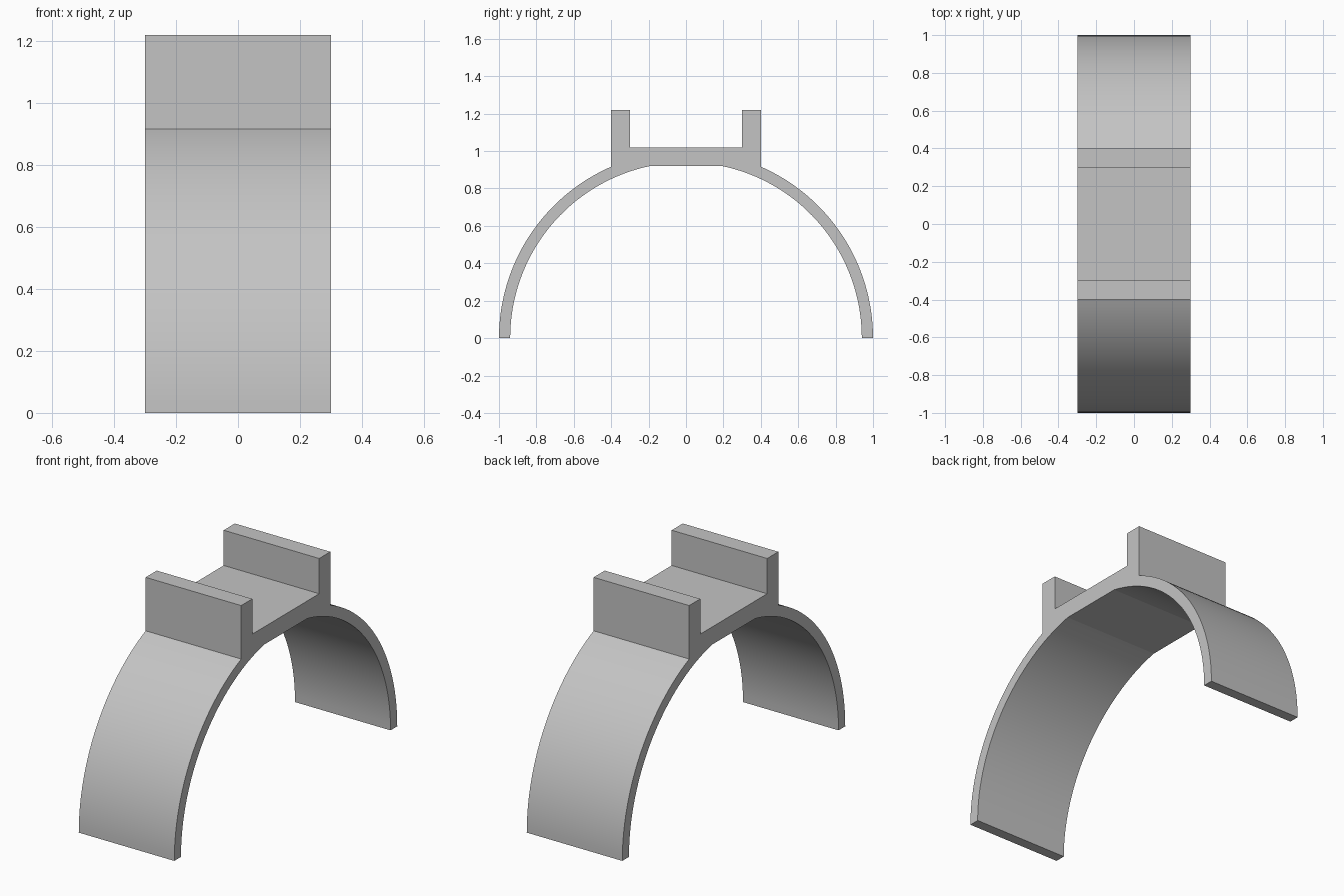
import bpy, bmesh, math

cube = bpy.data.objects.get("Cube")
if cube:
    bpy.data.objects.remove(cube, do_unlink=True)

HALF_WIDTH = 0.3
OUTER, INNER = 1.0, 0.94
FLAT_Z = 0.92        # underside of the platform
FLOOR_Z = 1.02       # platform floor
TOP_Z = 1.22         # top of the lips
LIP_OUT, LIP_IN = 0.4, 0.3
STEPS = 32


def arc(radius, start, end):
    """Points (y, z) on a circle around the origin."""
    angles = [start + (end - start) * i / STEPS for i in range(STEPS + 1)]
    return [(radius * math.cos(a), radius * math.sin(a)) for a in angles]


# Half of the side profile: outer arc up to the lip, lip, then the inner arc
outer = arc(OUTER, 0, math.acos(LIP_OUT / OUTER))
lip = [(LIP_OUT, TOP_Z), (LIP_IN, TOP_Z), (LIP_IN, FLOOR_Z)]
inner = arc(INNER, math.asin(FLAT_Z / INNER), 0)


def mirrored(points):
    return [(-y, z) for y, z in reversed(points)]


top_line = outer + lip
profile = top_line + mirrored(top_line) + mirrored(inner) + inner

# Extrude the profile across the width
bm = bmesh.new()
face = bm.faces.new([bm.verts.new((-HALF_WIDTH, y, z)) for y, z in profile])
result = bmesh.ops.extrude_face_region(bm, geom=[face], use_keep_orig=True)
moved = [g for g in result["geom"] if isinstance(g, bmesh.types.BMVert)]
bmesh.ops.translate(bm, verts=moved, vec=(2 * HALF_WIDTH, 0, 0))
bmesh.ops.recalc_face_normals(bm, faces=bm.faces)
mesh = bpy.data.meshes.new("arched_saddle_bracket")
bm.to_mesh(mesh)
bm.free()

bracket = bpy.data.objects.new("arched_saddle_bracket", mesh)
bpy.context.collection.objects.link(bracket)

# Plain grey
grey = bpy.data.materials.new("light_grey")
grey.use_nodes = True
colour = (0.55, 0.55, 0.55, 1)
grey.diffuse_color = colour
grey.node_tree.nodes["Principled BSDF"].inputs["Base Color"].default_value = colour
mesh.materials.append(grey)

# Smooth arcs, sharp corners
bpy.ops.object.select_all(action="DESELECT")
bracket.select_set(True)
bpy.context.view_layer.objects.active = bracket
bpy.ops.object.shade_smooth_by_angle(angle=math.radians(8))
